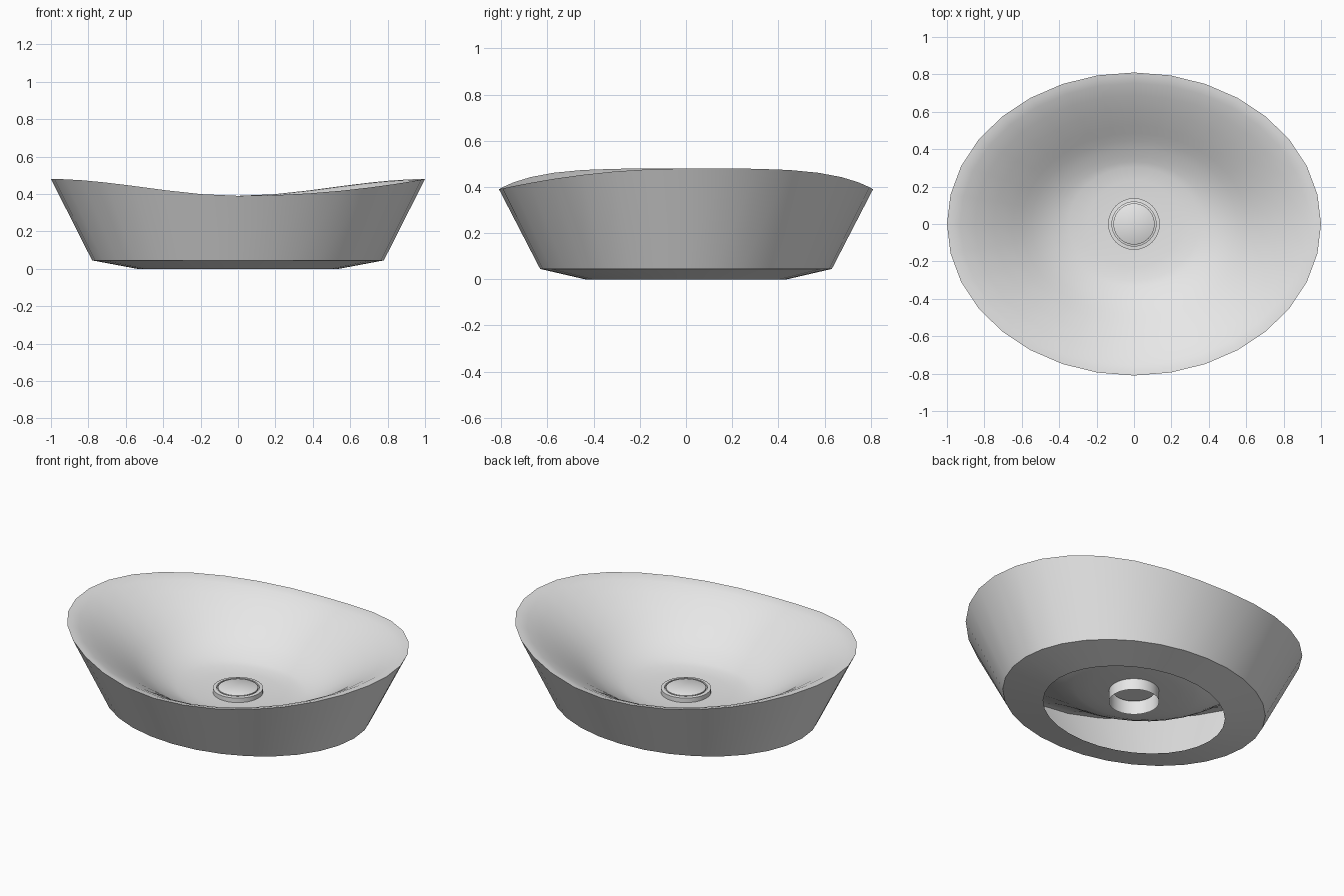
import bpy, bmesh, math

if "Cube" in bpy.data.objects:
    bpy.data.objects.remove(bpy.data.objects["Cube"])

SIDES = 32
ASPECT = 0.81
FLOOR = 0.118
PIPE = 0.138

ceramic = bpy.data.materials.new("light grey ceramic")
ceramic.diffuse_color = (0.8, 0.8, 0.8, 1)
ceramic.use_nodes = True
ceramic.node_tree.nodes["Principled BSDF"].inputs["Base Color"].default_value = ceramic.diffuse_color


def rim_height(a):
    # high at both ends, dips at front and back; two opposite quarters sweep lower
    c, s = math.cos(a), math.sin(a)
    k = abs(c)
    return 0.39 + 0.09 * (k * k if c * s < 0 else k * k * (3 - 2 * k))


def loft(name, rings, cap=False):
    """Join rings; each ring is a function angle -> (x, y, z)."""
    bm = bmesh.new()
    loops = [[bm.verts.new(r(2 * math.pi * i / SIDES)) for i in range(SIDES)] for r in rings]
    for lo, hi in zip(loops, loops[1:]):
        for i in range(SIDES):
            j = (i + 1) % SIDES
            bm.faces.new((lo[i], lo[j], hi[j], hi[i]))
    if cap:
        bm.faces.new(loops[-1])
    me = bpy.data.meshes.new(name)
    bm.to_mesh(me)
    bm.free()
    me.materials.append(ceramic)
    ob = bpy.data.objects.new(name, me)
    bpy.context.collection.objects.link(ob)
    bpy.ops.object.select_all(action='DESELECT')
    ob.select_set(True)
    bpy.context.view_layer.objects.active = ob
    bpy.ops.object.shade_smooth_by_angle(angle=math.radians(35))
    return ob


def oval(r, z):
    return lambda a: (r * math.cos(a), r * ASPECT * math.sin(a), z)


def circle(r, z):
    return lambda a: (r * math.cos(a), r * math.sin(a), z)


def bowl_ring(r, f):
    # rings turn from the oval rim to the round drain; f is the share of rim height
    t = min(1, max(0, (r - PIPE) / 0.3))
    k = 1 + (ASPECT - 1) * t
    return lambda a: (r * math.cos(a), r * k * math.sin(a),
                      FLOOR + (rim_height(a) - FLOOR) * f)


def rim(a):
    return (math.cos(a), ASPECT * math.sin(a), rim_height(a))


# outer wall with the sloping foot, open underneath
loft("outer_wall", [oval(0.54, 0), oval(0.78, 0.045), rim])

# inner bowl with a rounded lip, sloping sides and a flat floor
profile = [(1, 1), (0.97, 0.985), (0.93, 0.945), (0.85, 0.83), (0.75, 0.66), (0.65, 0.47),
           (0.6, 0.37), (0.55, 0.275), (0.5, 0.193), (0.45, 0.127), (0.4, 0.077),
           (0.35, 0.042), (0.25, 0.01), (PIPE, 0)]
loft("inner_bowl", [bowl_ring(r, f) for r, f in profile])

# drain pipe with its raised collar
loft("drain_collar", [circle(PIPE, 0.05), circle(PIPE, 0.145),
                      circle(0.118, 0.147), circle(0.118, 0.122)])

# drain plug, closed top and bottom
loft("drain_plug", [circle(0.001, 0.122), circle(0.118, 0.122), circle(0.11, 0.124),
                    circle(0.11, 0.147), circle(0.107, 0.149)], cap=True)
